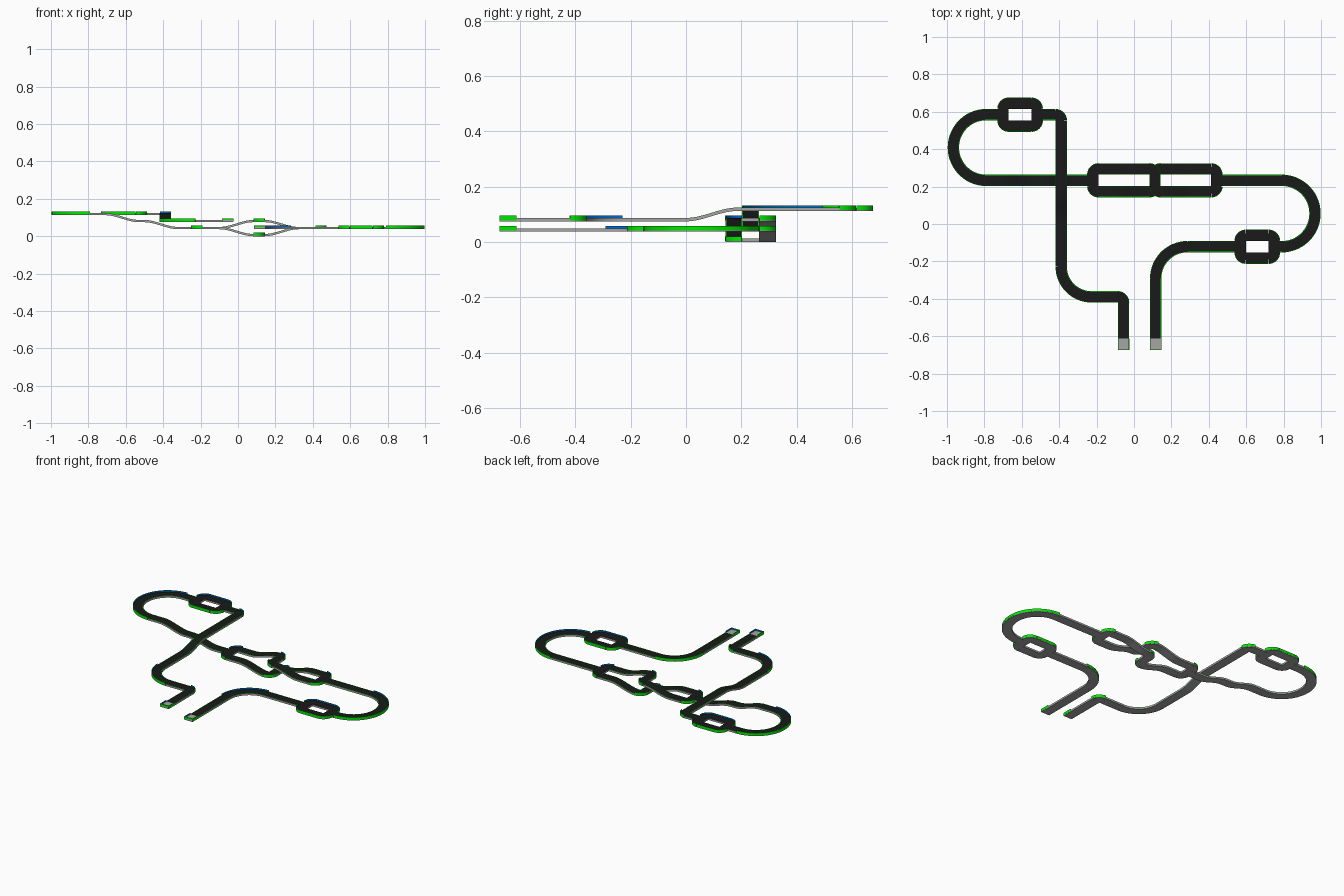
import bpy, bmesh, math
from mathutils import Vector

if "Cube" in bpy.data.objects:
    bpy.data.objects.remove(bpy.data.objects["Cube"])


def material(name, rgb):
    m = bpy.data.materials.new(name)
    m.diffuse_color = (*rgb, 1)
    m.use_nodes = True
    m.node_tree.nodes["Principled BSDF"].inputs["Base Color"].default_value = m.diffuse_color
    return m


MATS = [material("road_black", (0.010, 0.010, 0.010)),
        material("base_grey", (0.38, 0.38, 0.38)),
        material("wall_green", (0.0, 0.80, 0.0)),
        material("wall_blue", (0.0, 0.14, 0.60))]
BLACK, GREY, GREEN, BLUE = range(4)

W = 0.061        # track tile width
H = 0.0303       # half road width
R = 0.0305       # tight corner radius
L = 0.0375       # height of one level
THICK, RAIL = 0.0115, 0.0205


def strip(name, pts, u, h, mats):
    """Sweep a rectangle along a path; mats = bottom, left, top, right, ends."""
    bm = bmesh.new()
    rings = []
    for i, p in enumerate(pts):
        a, b = pts[max(i - 1, 0)], pts[min(i + 1, len(pts) - 1)]
        t = Vector((b[0] - a[0], b[1] - a[1], 0)).normalized()
        n = Vector((-t.y, t.x, 0))
        rings.append([bm.verts.new(Vector(p) + n * s + Vector((0, 0, z)))
                      for s, z in ((u[0], h[0]), (u[1], h[0]), (u[1], h[1]), (u[0], h[1]))])
    for a, b in zip(rings, rings[1:]):
        for k in range(4):
            j = (k + 1) % 4
            bm.faces.new((a[k], a[j], b[j], b[k])).material_index = mats[k]
    for ring in (rings[0], rings[-1]):
        bm.faces.new(ring).material_index = mats[4]
    # faces run bottom, left, top, right
    bmesh.ops.recalc_face_normals(bm, faces=bm.faces)
    me = bpy.data.meshes.new(name)
    bm.to_mesh(me)
    bm.free()
    for m in MATS:
        me.materials.append(m)
    ob = bpy.data.objects.new(name, me)
    bpy.context.collection.objects.link(ob)
    return ob


def line(a, b, z0, z1=None):
    z1 = z0 if z1 is None else z1
    n = 1 if z0 == z1 else 16
    out = []
    for i in range(n + 1):
        t = i / n
        s = t * t * (3 - 2 * t)
        out.append((a[0] + (b[0] - a[0]) * t, a[1] + (b[1] - a[1]) * t, z0 + (z1 - z0) * s))
    return out


def road(name, pts, walls=(), edges=(), top=BLACK):
    """Road slab, with raised walls or thin painted edges on side +1 (left) or -1."""
    strip(name, pts, (-H, H), (0, THICK), (GREY, GREY, top, GREY, GREY))
    for s in walls:
        u = (0.0272, 0.0307) if s > 0 else (-0.0307, -0.0272)
        left, right = (GREEN, BLUE) if s > 0 else (BLUE, GREEN)
        strip(name + "_wall", pts, u, (0.004, RAIL), (GREEN, left, GREEN, right, GREEN))
    for s in edges:
        u = (0.0268, H) if s > 0 else (-H, -0.0268)
        strip(name + "_edge", pts, u, (THICK - 0.0004, THICK + 0.0008), (GREEN,) * 5)


def straight(name, a, b, z0, z1=None):
    road(name, line(a, b, z0, z1), edges=(1, -1))


def curve(name, c, r, a0, a1, z):
    n = max(8, round(abs(a1 - a0) / 6))
    pts = []
    for i in range(n + 1):
        a = math.radians(a0 + (a1 - a0) * i / n)
        pts.append((c[0] + r * math.cos(a), c[1] + r * math.sin(a), z))
    s = -1 if a1 > a0 else 1
    road(name, pts, walls=(s,), edges=(-s,) if r > 0.1 else ())


def end_tile(x, z, y0=-0.613, y1=-0.6745):
    # grey start tile walled on three sides
    road("end_tile", line((x, y0), (x, y1), z), walls=(1, -1), top=GREY)
    strip("end_wall", line((x - 0.0272, y1), (x + 0.0272, y1), z), (0, 0.003), (0.004, RAIL),
          (GREEN, BLUE, GREEN, GREEN, GREEN))


def loop_end(cx, cy, z, side):
    # two corners and the junction tile on one end of a split loop
    for sy in (1, -1):
        a = (0 if sy > 0 else 270) if side > 0 else (90 if sy > 0 else 180)
        curve("loop_corner", (cx - side * R, cy + sy * R), R, a, a + 90, z)
    road("loop_junction", line((cx, cy - R), (cx, cy + R), z))


def small_loop(cx, cy, z):
    for side in (1, -1):
        loop_end(cx + side * 1.5 * W, cy, z, side)
        road("loop_lane", line((cx - W, cy + side * W), (cx + W, cy + side * W), z), walls=(side,))


# upper branch: end tile, bend, climb, tight corner
XL, YT, YM, YR = -0.389, 0.5845, 0.2335, -0.1215
end_tile(-0.056, 2 * L)
straight("upper_straight", (-0.056, -0.613), (-0.056, -0.42), 2 * L)
curve("upper_corner", (-0.056 - R, -0.42), R, 0, 90, 2 * L)
straight("upper_straight", (-0.056 - R, -0.3895), (-0.227, -0.3895), 2 * L)
curve("upper_bend", (-0.227, -0.2275), 0.162, 270, 180, 2 * L)
straight("upper_straight", (XL, -0.2275), (XL, 0), 2 * L)
straight("upper_ramp", (XL, 0), (XL, 0.185), 2 * L, 3 * L)
straight("bridge", (XL, 0.185), (XL, YT - R), 3 * L)
curve("bridge_corner", (XL - R, YT - R), R, 0, 90, 3 * L)
straight("top_straight", (XL - R, YT), (-0.609 + 2 * W, YT), 3 * L)
small_loop(-0.609, YT, 3 * L)
straight("top_straight", (-0.609 - 2 * W, YT), (-0.79, YT), 3 * L)
curve("left_hairpin", (-0.79, (YT + YM) / 2), (YT - YM) / 2, 90, 270, 3 * L)

# descent to the middle
straight("middle_straight", (-0.79, YM), (-0.71, YM), 3 * L)
straight("down_ramp", (-0.71, YM), (-0.53, YM), 3 * L, 2 * L)
straight("middle_straight", (-0.53, YM), (-0.50, YM), 2 * L)
straight("down_ramp", (-0.50, YM), (-0.32, YM), 2 * L, L)
straight("middle_straight", (-0.32, YM), (-0.25, YM), L)

# twisted double loop: back lane goes over, front lane goes under
XC = 0.1125
loop_end(-0.22, YM, L, -1)
loop_end(0.443, YM, L, 1)
for s, z in ((1, 2 * L), (-1, 0)):
    yi, yo = YM + s * W, YM - s * W
    straight("twist_lane", (-0.22 + R, yi), (-0.10, yi), L)
    straight("twist_ramp", (-0.10, yi), (XC - R, yi), L, z)
    curve("twist_corner", (XC - R, YM + s * R), R, s * 90, 0, z)
    straight("twist_crossing", (XC, YM + s * R), (XC, YM - s * R), z)
    curve("twist_corner", (XC + R, YM - s * R), R, 180, 180 + s * 90, z)
    straight("twist_ramp", (XC + R, yo), (0.325, yo), z, L)
    straight("twist_lane", (0.325, yo), (0.443 - R, yo), L)

# lower branch: hairpin, small loop, wide bend, end tile
straight("lower_straight", (0.443 + R, YM), (0.79, YM), L)
curve("right_hairpin", (0.79, (YM + YR) / 2), (YM - YR) / 2, 90, -90, L)
straight("lower_straight", (0.79, YR), (0.659 + 2 * W, YR), L)
small_loop(0.659, YR, L)
straight("lower_straight", (0.659 - 2 * W, YR), (0.286, YR), L)
curve("lower_bend", (0.286, YR - 0.17), 0.17, 90, 180, L)
straight("lower_straight", (0.116, YR - 0.17), (0.116, -0.613), L)
end_tile(0.116, L)

# smooth the bends, keep the edges crisp
bpy.ops.object.select_all(action='SELECT')
bpy.context.view_layer.objects.active = bpy.context.scene.objects[0]
bpy.ops.object.shade_smooth_by_angle(angle=math.radians(30))
